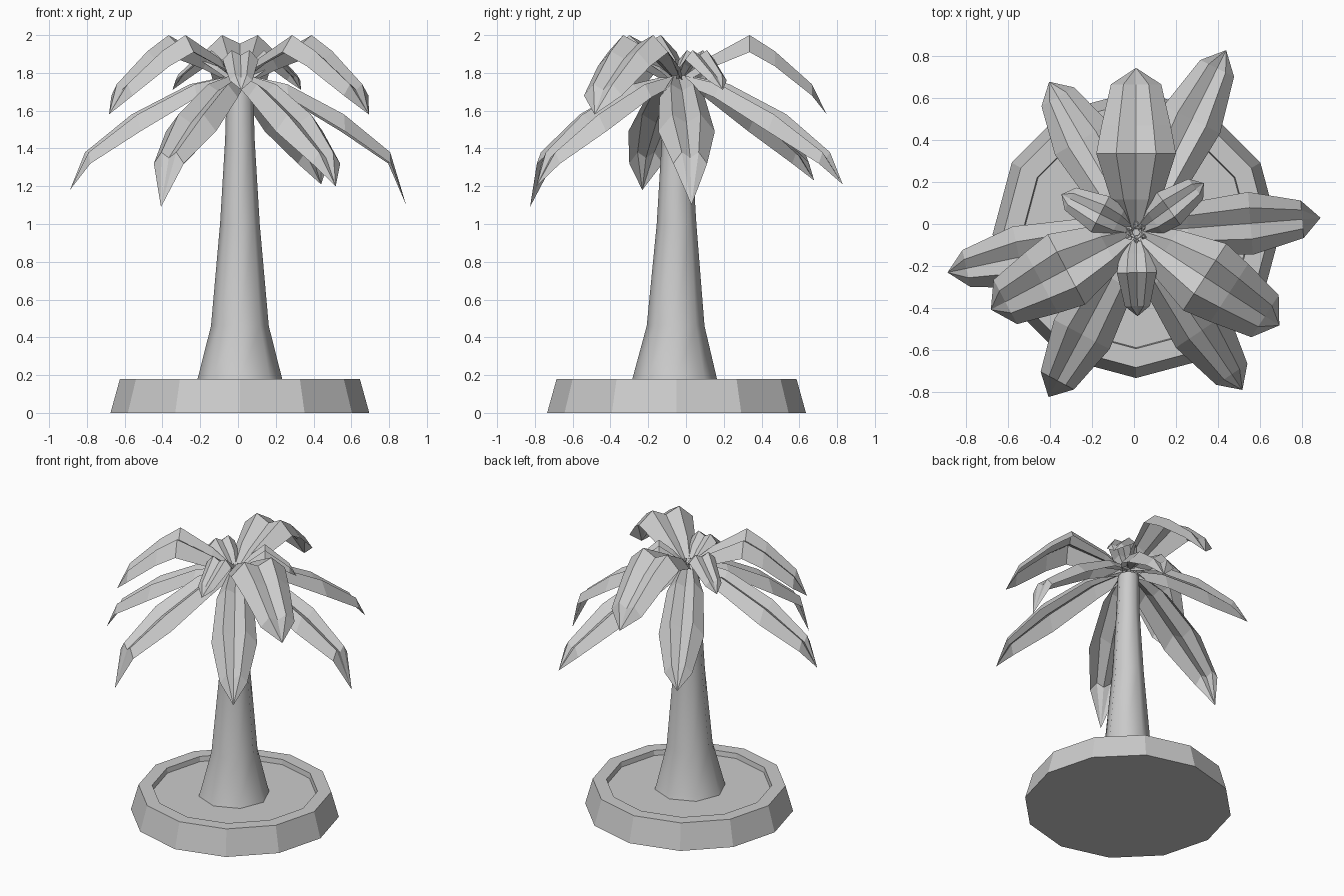
import bpy, bmesh, math

if "Cube" in bpy.data.objects:
    bpy.data.objects.remove(bpy.data.objects["Cube"])

CX, CY = 0.01, -0.05


def make_object(name, bm):
    mesh = bpy.data.meshes.new(name)
    bm.to_mesh(mesh)
    bm.free()
    ob = bpy.data.objects.new(name, mesh)
    bpy.context.collection.objects.link(ob)
    return ob


def lathe(name, profile, sides):
    """Capped stack of rings; profile rows are (radius, z, y offset)."""
    bm = bmesh.new()
    rings = []
    for r, z, dy in profile:
        rings.append([bm.verts.new((CX + r * math.cos(2 * math.pi * i / sides),
                                    CY + dy + r * math.sin(2 * math.pi * i / sides), z))
                      for i in range(sides)])
    for a, b in zip(rings, rings[1:]):
        for i in range(sides):
            j = (i + 1) % sides
            bm.faces.new((a[i], a[j], b[j], b[i]))
    bm.faces.new(rings[0][::-1])
    bm.faces.new(rings[-1])
    return make_object(name, bm)


# Cross-section of a leaf: two ridges, a centre gutter and drooping edges
SECTION = [(-1, -1), (-0.5, 0), (0, -0.5), (0.5, 0), (1, -1)]


def frond(name, angle, length, tip_z, stations):
    """Stations are (fraction of length, ridge z, half width, fold depth)."""
    bm = bmesh.new()
    a = math.radians(angle)
    dx, dy = math.cos(a), math.sin(a)
    ox, oy = 0.01, -0.04
    rows = []
    for t, z, w, h in stations:
        d = t * length
        rows.append([bm.verts.new((ox + dx * d - dy * u * w,
                                   oy + dy * d + dx * u * w, z + v * h))
                     for u, v in SECTION])
    tip = bm.verts.new((ox + dx * length, oy + dy * length, tip_z))
    for p, q in zip(rows, rows[1:]):
        for i in range(4):
            bm.faces.new((p[i + 1], p[i], q[i], q[i + 1]))
    for i in range(4):
        bm.faces.new((rows[-1][i + 1], rows[-1][i], tip))
    return make_object(name, bm)


# Planter base with raised rim and sunken soil
lathe("planter", [(0.685, 0, 0), (0.635, 0.18, 0), (0.545, 0.18, 0), (0.54, 0.145, 0)], 12)

# Tapering trunk, smooth shaded
trunk = lathe("trunk", [(0.235, 0.145, -0.01), (0.224, 0.18, -0.01), (0.153, 0.46, -0.005),
                        (0.105, 1.0, 0), (0.078, 1.45, 0), (0.07, 1.74, 0.005)], 8)
for p in trunk.data.polygons:
    p.use_smooth = len(p.vertices) == 4

# Lower ring of long drooping leaves
LOW = [(0.03, 1.79, 0.05, 0.04), (0.28, 1.74, 0.12, 0.07),
       (0.62, 1.58, 0.15, 0.09), (0.90, 1.38, 0.09, 0.06)]
for i, (ang, length, tz) in enumerate([(4.5, 0.883, 1.1), (63.7, 0.97, 1.21), (120, 0.83, 1.23),
                                       (192, 0.92, 1.18), (242, 0.89, 1.09), (304, 0.907, 1.2)]):
    frond(f"lower_leaf_{i + 1}", ang, length, tz, LOW)

# Upper ring of three arching leaves
HIGH = [(0.02, 1.77, 0.04, 0.03), (0.20, 1.88, 0.12, 0.06), (0.48, 2.0, 0.19, 0.09),
        (0.65, 1.915, 0.165, 0.08), (0.90, 1.74, 0.12, 0.06)]
for i, (ang, length) in enumerate([(90, 0.785), (208, 0.785), (327, 0.815)]):
    frond(f"upper_leaf_{i + 1}", ang, length, 1.58, HIGH)

# Three small leaves in the crown
SMALL = [(0.04, 1.76, 0.03, 0.02), (0.25, 1.85, 0.08, 0.04),
         (0.48, 1.92, 0.095, 0.05), (0.88, 1.79, 0.06, 0.03)]
for i, ang in enumerate((36, 153, 271)):
    frond(f"crown_leaf_{i + 1}", ang, 0.4, 1.71, SMALL)
